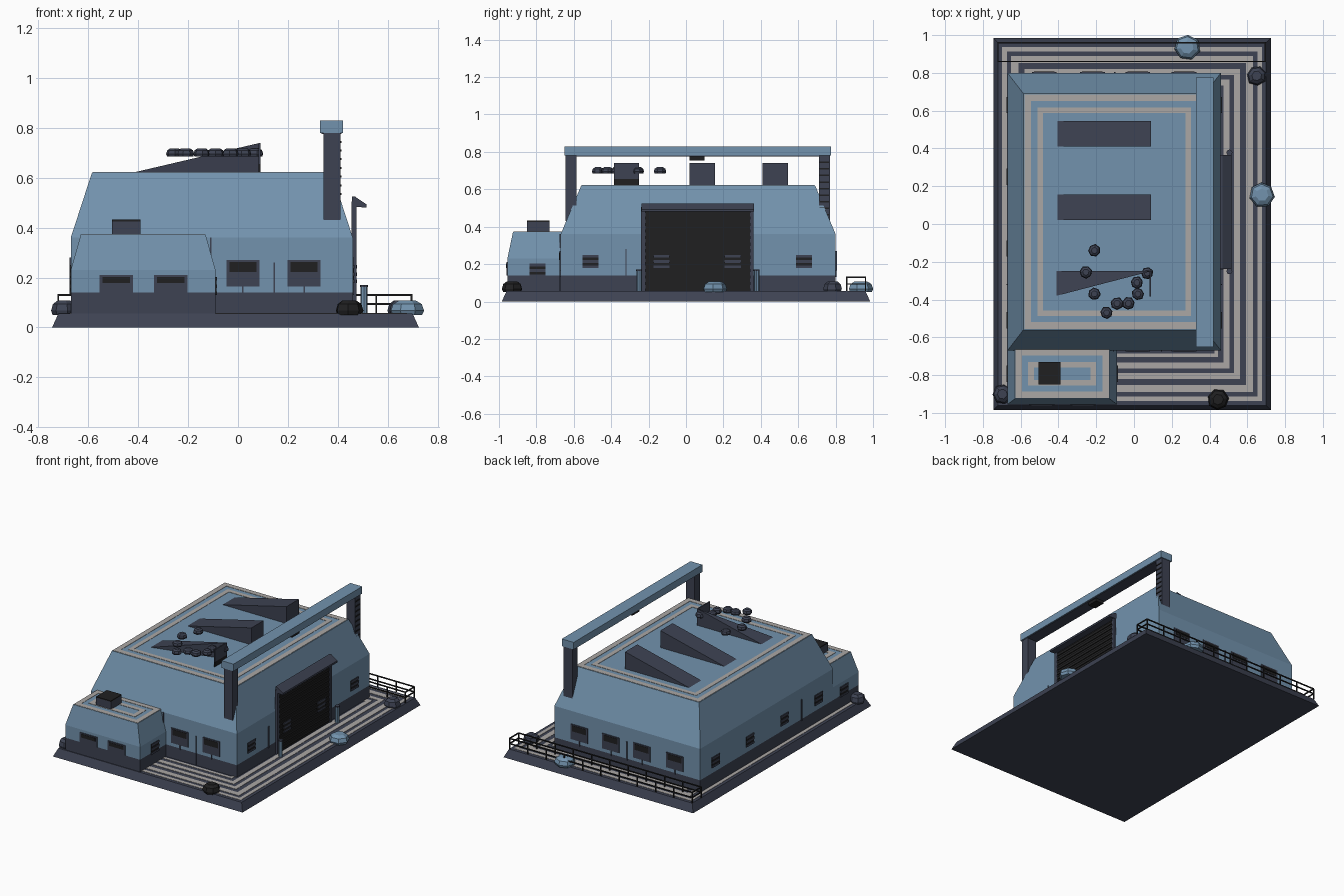
import bpy, bmesh, math, random
from mathutils import Vector

random.seed(4)
if "Cube" in bpy.data.objects:
    bpy.data.objects.remove(bpy.data.objects["Cube"])


def material(name, rgb):
    m = bpy.data.materials.new(name)
    m.use_nodes = True
    col = (*rgb, 1)
    m.diffuse_color = col
    m.node_tree.nodes["Principled BSDF"].inputs["Base Color"].default_value = col
    return m


BLUE = material("steel blue", (0.17, 0.29, 0.42))
DARK = material("dark slate", (0.047, 0.055, 0.085))
BLACK = material("black", (0.014, 0.014, 0.015))
TAN = material("warm grey", (0.41, 0.39, 0.375))


def finish(name, bm, *mats):
    bmesh.ops.recalc_face_normals(bm, faces=bm.faces)
    me = bpy.data.meshes.new(name)
    bm.to_mesh(me)
    bm.free()
    for m in mats:
        me.materials.append(m)
    ob = bpy.data.objects.new(name, me)
    bpy.context.collection.objects.link(ob)
    return ob


def stack(name, rings, mats, dark_levels=0):
    """Skin a pile of point rings; the lowest bands take the second material."""
    bm = bmesh.new()
    rings = [[bm.verts.new(p) for p in ring] for ring in rings]
    bm.faces.new(rings[0])
    bm.faces.new(rings[-1])
    n = len(rings[0])
    for k in range(len(rings) - 1):
        for i in range(n):
            j = (i + 1) % n
            f = bm.faces.new((rings[k][i], rings[k][j], rings[k + 1][j], rings[k + 1][i]))
            f.material_index = int(k < dark_levels)
    return finish(name, bm, *mats)


def loft(name, levels, mats, dark_levels=0):
    """Stack rectangles given as (x0, x1, y0, y1, z)."""
    rings = [[(x, y, z) for x, y in ((a, c), (b, c), (b, d), (a, d))] for a, b, c, d, z in levels]
    return stack(name, rings, mats, dark_levels)


def boxes(name, mat, items):
    """One object from boxes given as (x0, x1, y0, y1, z0, z1)."""
    bm = bmesh.new()
    for x0, x1, y0, y1, z0, z1 in items:
        vs = bmesh.ops.create_cube(bm, size=1)["verts"]
        for v in vs:
            v.co = Vector(((x0 + x1) / 2 + v.co.x * (x1 - x0),
                           (y0 + y1) / 2 + v.co.y * (y1 - y0),
                           (z0 + z1) / 2 + v.co.z * (z1 - z0)))
    return finish(name, bm, mat)


def frame(x0, x1, y0, y1, w, z):
    """Four thin strips forming a painted rectangle."""
    t = z + 0.002
    return [(x0, x1, y0, y0 + w, z, t), (x0, x1, y1 - w, y1, z, t),
            (x0, x0 + w, y0 + w, y1 - w, z, t), (x1 - w, x1, y0 + w, y1 - w, z, t)]


def nested(rect, stripes, z):
    a, b, c, d = rect
    return [s for i, w in stripes for s in frame(a + i, b - i, c + i, d - i, w, z)]


def prism(name, mat, outline, axis_vec):
    bm = bmesh.new()
    f = bm.faces.new([bm.verts.new(p) for p in outline])
    new = bmesh.ops.extrude_face_region(bm, geom=[f])["geom"]
    bmesh.ops.translate(bm, vec=axis_vec, verts=[v for v in new if isinstance(v, bmesh.types.BMVert)])
    return finish(name, bm, mat)


def rock(name, mat, x, y, z, r, h):
    """Chunky flat-topped stone with seven uneven sides."""
    turn = random.uniform(0, math.tau)
    wobble = [random.uniform(0.93, 1.05) for _ in range(7)]
    rings = [[(x + r * s * w * math.cos(turn + i * math.tau / 7),
               y + r * s * w * math.sin(turn + i * math.tau / 7), z + h * t)
              for i, w in enumerate(wobble)]
             for s, t in ((0.88, 0), (1, 0.3), (0.86, 0.75), (0.5, 1))]
    return stack(name, rings, [mat])


# Ground slab with painted stripes
G = 0.055
loft("ground_slab", [(-0.745, 0.725, -0.985, 0.985, 0), (-0.72, 0.70, -0.96, 0.96, G)], [DARK])
boxes("slab_stripes", TAN, nested((-0.72, 0.70, -0.96, 0.96),
      [(0.022, 0.025), (0.07, 0.038), (0.14, 0.03), (0.195, 0.032), (0.255, 0.02)], G))

# Main hall and front annex
loft("main_hall", [(-0.67, 0.46, -0.67, 0.80, G), (-0.67, 0.46, -0.67, 0.80, 0.14),
                   (-0.67, 0.46, -0.67, 0.80, 0.36), (-0.585, 0.375, -0.56, 0.69, 0.621)],
     [BLUE, DARK], 1)
boxes("hall_roof_stripes", TAN, nested((-0.585, 0.375, -0.56, 0.69), [(0.004, 0.036), (0.073, 0.03)], 0.621))
loft("annex", [(-0.67, -0.09, -0.955, -0.66, G), (-0.67, -0.09, -0.955, -0.66, 0.14),
               (-0.67, -0.09, -0.955, -0.66, 0.23), (-0.63, -0.13, -0.925, -0.6, 0.372)],
     [BLUE, DARK], 1)
boxes("annex_roof_stripes", TAN, nested((-0.63, -0.13, -0.925, -0.66), [(0.003, 0.034), (0.07, 0.03)], 0.372))
boxes("annex_vent", DARK, [(-0.505, -0.39, -0.85, -0.73, 0.37, 0.425)])
boxes("annex_vent_grille", BLACK, [(-0.505, -0.39, -0.85, -0.73, 0.425, 0.432)])


# Windows on the front and back walls
def window(name, cx, wall, side, z0, z1, w, sill):
    def span(d):
        return sorted((wall, wall + side * d))
    boxes(name + "_frame", DARK, [(cx - w, cx + w, *span(0.006), z0, z1)] +
          ([(cx - 0.003, cx + 0.003, *span(0.005), 0.13, z0)] if sill else []))
    boxes(name + "_pane", BLACK, [(cx - w + 0.012, cx + w - 0.012, *span(0.008),
                                   z1 - (z1 - z0) * 0.45, z1 - 0.007)])


for i, cx in enumerate((-0.475, -0.22, 0.02, 0.265)):
    window(f"back_window_{i}", cx, 0.80, 1, 0.165, 0.27, 0.066, True)
    if i > 1:
        window(f"front_window_{i}", cx, -0.67, -1, 0.165, 0.27, 0.066, True)
for i, cx in enumerate((-0.488, -0.27)):
    window(f"annex_window_{i}", cx, -0.955, -1, 0.14, 0.21, 0.067, False)


# Louvred vents on the side walls and the door
def vent(name, x, side, cy, z0):
    def span(a, b):
        return sorted((x + side * a, x + side * b))
    boxes(name, BLACK, [(*span(-0.005, 0.003), cy - 0.043, cy + 0.043, z0, z0 + 0.072)])
    boxes(name + "_slats", DARK, [(*span(0, 0.006), cy - 0.043, cy + 0.043, z, z + 0.014)
                                  for z in (z0, z0 + 0.029, z0 + 0.058)])


for i, cy in enumerate((-0.51, -0.13, 0.25, 0.63)):
    vent(f"right_vent_{i}", -0.67, -1, cy, 0.178)
    vent(f"left_vent_{i}", 0.46 if i in (0, 3) else 0.47, 1, cy, 0.178)
vent("annex_vent_left", -0.09, 1, -0.793, 0.13)
vent("annex_vent_right", -0.67, -1, -0.793, 0.13)

# Thin wall pipes
boxes("wall_pipes", DARK, [(0.142, 0.148, -0.675, -0.665, G, 0.26), (0.455, 0.465, -0.323, -0.317, 0.13, 0.28),
                           (-0.675, -0.665, -0.323, -0.317, 0.13, 0.28), (-0.105, -0.099, 0.795, 0.805, 0.13, 0.26),
                           (-0.112, -0.106, -0.675, -0.665, 0.25, 0.36)])

# Free-standing roller door with surround, ribs and sloped hood
boxes("door_surround", DARK, [(0.455, 0.474, -0.24, -0.217, G, 0.5), (0.455, 0.474, 0.342, 0.362, G, 0.5),
                              (0.455, 0.474, -0.24, 0.362, 0.485, 0.505)])
boxes("roller_door", BLACK, [(0.455, 0.465, -0.217, 0.342, G, 0.485)] +
      [(0.46, 0.471, -0.217, 0.342, 0.07 + 0.035 * k, 0.088 + 0.035 * k) for k in range(12)])
prism("door_hood", DARK, [(0.456, -0.238, 0.525), (0.468, -0.238, 0.525), (0.515, -0.238, 0.493),
                          (0.515, -0.238, 0.48), (0.456, -0.238, 0.485)], (0, 0.602, 0))
for i, y in enumerate((-0.25, 0.378)):
    for part, m, r, z0, z1 in (("bollard", BLUE, 0.014, G, 0.162), ("bollard_cap", DARK, 0.016, 0.162, 0.17)):
        ring = [(0.505 + r * math.cos(k * math.tau / 8), y + r * math.sin(k * math.tau / 8)) for k in range(8)]
        stack(f"{part}_{i}", [[(px, py, z) for px, py in ring] for z in (z0, z1)], [m])

# Overhead gantry with ladder
boxes("gantry_beam", BLUE, [(0.328, 0.42, -0.65, 0.775, 0.78, 0.83)])
boxes("gantry_underside", DARK, [(0.334, 0.414, -0.585, 0.71, 0.776, 0.78)])
boxes("gantry_posts", DARK, [(0.342, 0.41, -0.645, -0.585, 0.43, 0.78), (0.342, 0.41, 0.71, 0.77, 0.43, 0.78)])
boxes("gantry_ladder", BLACK, [(0.41, 0.414, 0.715, 0.765, z, z + 0.008)
                               for z in [0.46 + 0.035 * k for k in range(9)]])
boxes("gantry_hook", BLACK, [(0.345, 0.405, 0.02, 0.1, 0.755, 0.78)])

# Wedge skylights, the front one broken open
for i, y in enumerate((0.41, 0.02)):
    prism(f"roof_wedge_{i}", DARK, [(-0.41, y, 0.62), (0.09, y, 0.62), (0.09, y, 0.74)], (0, 0.135, 0))
bm = bmesh.new()
a, b, c, d = [bm.verts.new(p) for p in ((-0.41, -0.25, 0.623), (-0.41, -0.38, 0.623),
                                        (0.09, -0.25, 0.74), (0.09, -0.25, 0.623))]
for tri in ((a, b, c), (a, c, d), (a, b, d), (b, c, d)):
    bm.faces.new(tri)
finish("broken_wedge", bm, DARK)
boxes("broken_wedge_end", DARK, [(0.082, 0.09, -0.385, -0.25, 0.655, 0.74)])
boxes("broken_wedge_foot", BLACK, [(0.082, 0.09, -0.385, -0.25, 0.62, 0.655)])

# Rear railing
X0, X1, Y0, Y1 = -0.72, 0.695, 0.86, 0.96
T = 0.0035
rail = []
for z in (0.094, 0.13):
    rail += [(X0, X1, y - T, y + T, z - T, z + T) for y in (Y0, Y1)]
    rail += [(x - T, x + T, Y0, Y1, z - T, z + T) for x in (X0, X1)]
for k in range(11):
    x = X0 + (X1 - X0) * k / 10
    rail += [(x - T, x + T, y - T, y + T, G, 0.13) for y in (Y0, Y1)]
boxes("rear_railing", BLACK, rail)

# Boulders around the slab and rubble on the roof
for i, (m, x, y, r) in enumerate(((BLUE, 0.28, 0.935, 0.07), (DARK, 0.65, 0.785, 0.054), (BLUE, 0.678, 0.155, 0.067),
                                  (BLACK, 0.445, -0.93, 0.058), (DARK, -0.697, -0.9, 0.052))):
    rock(f"boulder_{i}", m, x, y, 0.05, r, 0.058)
for i, (x, y) in enumerate(((-0.21, -0.14), (-0.255, -0.255), (-0.21, -0.37), (-0.145, -0.47), (-0.09, -0.42),
                            (-0.03, -0.42), (0.02, -0.37), (0.015, -0.31), (0.07, -0.26))):
    rock(f"rubble_{i}", DARK, x, y, 0.685, 0.034, 0.033)
